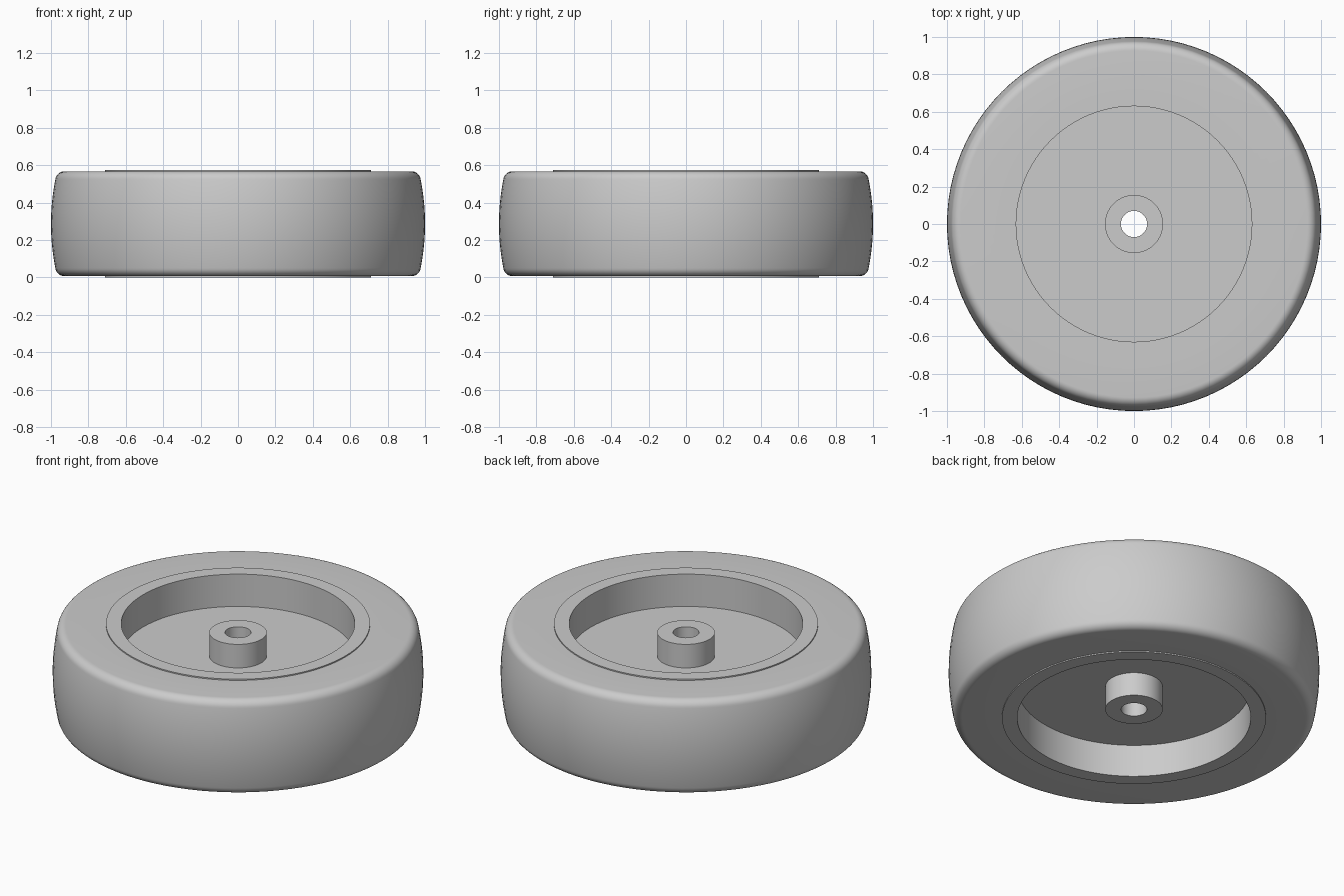
import bpy, bmesh, math

if "Cube" in bpy.data.objects:
    bpy.data.objects.remove(bpy.data.objects["Cube"])

SEG = 96
H = 0.575          # overall height
MID = H / 2

grey = bpy.data.materials.new("plain_grey")
grey.diffuse_color = (0.6, 0.6, 0.6, 1)
grey.use_nodes = True
grey.node_tree.nodes["Principled BSDF"].inputs["Base Color"].default_value = grey.diffuse_color


def lathe(name, half):
    """Revolve a half profile (radius, height above mid), mirrored below, about z."""
    profile = half + [(r, -h) for r, h in reversed(half) if h > 1e-6]
    bm = bmesh.new()
    rings = []
    for r, h in profile:
        rings.append([bm.verts.new((r * math.cos(2 * math.pi * i / SEG),
                                    r * math.sin(2 * math.pi * i / SEG),
                                    MID + h)) for i in range(SEG)])
    for k in range(len(rings)):
        a, b = rings[k], rings[(k + 1) % len(rings)]
        for i in range(SEG):
            j = (i + 1) % SEG
            bm.faces.new((a[i], a[j], b[j], b[i]))
    bmesh.ops.recalc_face_normals(bm, faces=bm.faces)
    mesh = bpy.data.meshes.new(name)
    bm.to_mesh(mesh)
    bm.free()
    obj = bpy.data.objects.new(name, mesh)
    bpy.context.collection.objects.link(obj)
    mesh.materials.append(grey)
    bpy.ops.object.select_all(action='DESELECT')
    obj.select_set(True)
    bpy.context.view_layer.objects.active = obj
    bpy.ops.object.shade_smooth_by_angle(angle=math.radians(30))
    return obj


# Wheel core: bore, hub, web disc and raised rim
lathe("wheel_core", [(0.07, 0.235), (0.155, 0.235), (0.155, 0.095),
                     (0.63, 0.095), (0.63, MID), (0.712, MID)])

# Tyre: flat sidewall, rounded shoulder, gently crowned tread
top = MID - 0.007
cr = 0.05
tyre = [(0.712, top)]
for i in range(9):
    t = math.radians(83) * i / 8
    tyre.append((0.927 + cr * math.sin(t), top - cr + cr * math.cos(t)))
r0, h0 = tyre[-1]
for i in range(1, 9):
    h = h0 * (1 - i / 8)
    tyre.append((1.0 - (1.0 - r0) * (h / h0) ** 2, h))
lathe("tyre", tyre)
